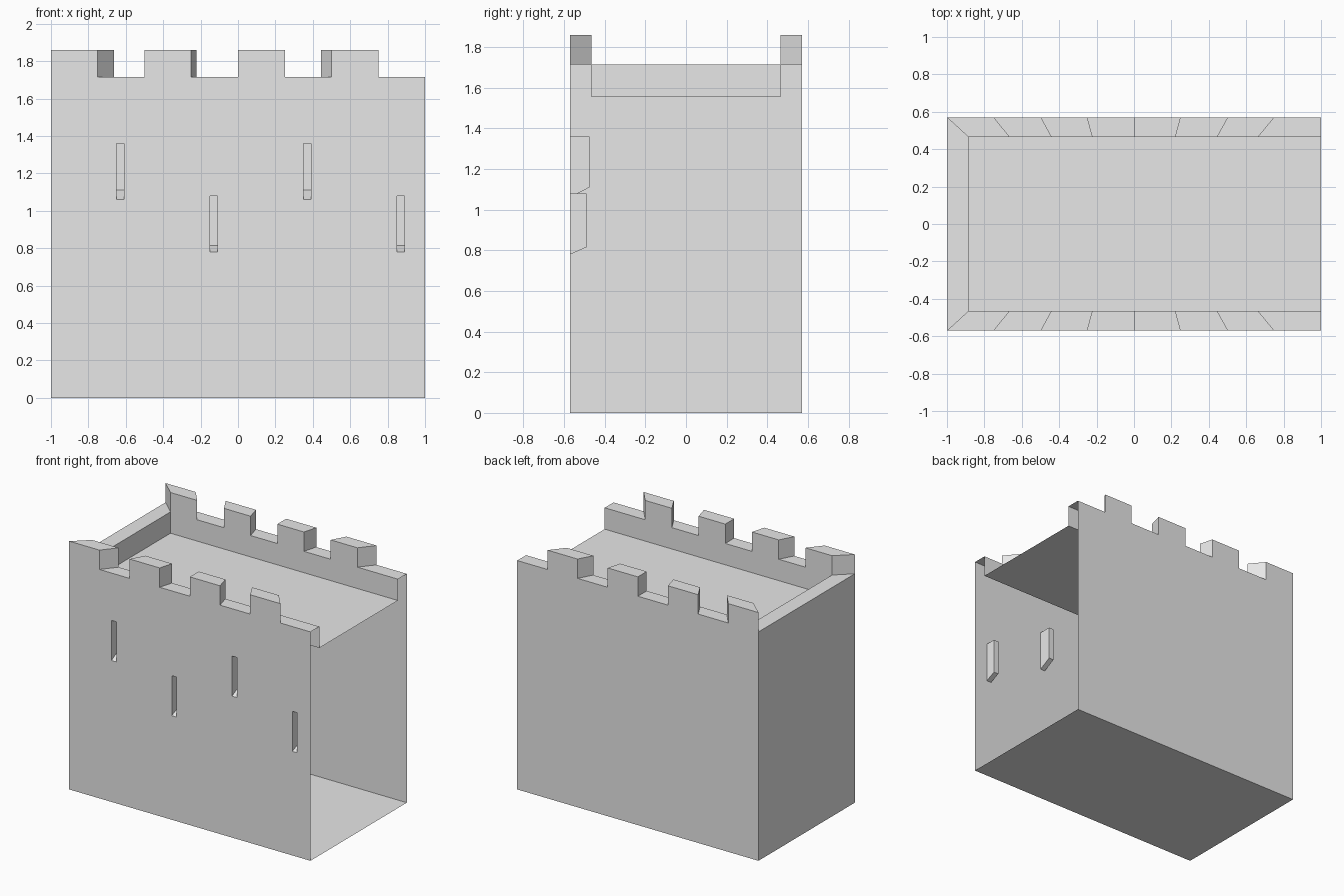
import bpy
import bmesh
from mathutils import Vector

cube = bpy.data.objects.get("Cube")
if cube:
    bpy.data.objects.remove(cube)

stone = bpy.data.materials.new("light_grey_stone")
stone.use_nodes = True
GREY = (0.8, 0.8, 0.8, 1)
stone.diffuse_color = GREY
stone.node_tree.nodes["Principled BSDF"].inputs["Base Color"].default_value = GREY

# Main dimensions
X, Y = 1.0, 0.57               # outer half sizes
INNER_X, INNER_Y = 0.885, 0.465  # inside of the parapet
DECK, LOW, HIGH = 1.555, 1.715, 1.86
STEPS = [-1 + 0.25 * i for i in range(9)]
SLOT_HALF, SLOT_HEIGHT = 0.02, 0.3
# Slot centre, bottom of the opening, depth and sill rise
SLOTS = [(-0.63, 1.06, 0.095, 0.05), (-0.13, 0.78, 0.08, 0.035),
         (0.37, 1.06, 0.095, 0.05), (0.87, 0.78, 0.08, 0.035)]


def part(name, faces):
    """Make an object from (corner points, facing direction) pairs."""
    bm = bmesh.new()
    for points, facing in faces:
        f = bm.faces.new([bm.verts.new(p) for p in points])
        f.normal_update()
        if f.normal.dot(Vector(facing)) < 0:
            f.normal_flip()
    bmesh.ops.remove_doubles(bm, verts=bm.verts, dist=0.0005)
    mesh = bpy.data.meshes.new(name)
    bm.to_mesh(mesh)
    bm.free()
    mesh.materials.append(stone)
    bpy.context.collection.objects.link(bpy.data.objects.new(name, mesh))


def upright(a, b, z0, z1):
    """Vertical rectangle between two plan points."""
    return [(*a, z0), (*b, z0), (*b, z1), (*a, z1)]


def level(corners, z):
    return [(x, y, z) for x, y in corners]


def wall_top(x):
    """Merlons and gaps alternate from the right-hand corner."""
    return HIGH if int((x + 1) / 0.25) % 2 == 0 else LOW


def inner(x):
    """Inner parapet position; splayed, but straight at the open end."""
    return x if x == X else x * INNER_X


def outer_wall(name, side, slots):
    cuts = set(STEPS)
    for c, *_ in slots:
        cuts |= {c - SLOT_HALF, c + SLOT_HALF}
    cuts = sorted(cuts)
    faces = []
    for a, b in zip(cuts, cuts[1:]):
        mid = (a + b) / 2
        spans = [(0, wall_top(mid))]
        for c, z, *_ in slots:
            if abs(mid - c) < SLOT_HALF:
                spans = [(0, z), (z + SLOT_HEIGHT, wall_top(mid))]
        for z0, z1 in spans:
            faces.append((upright((a, side * Y), (b, side * Y), z0, z1), (0, side, 0)))
    part(name, faces)


def battlement(name, side):
    yo, yi = side * Y, side * INNER_Y
    faces = []
    for i, (a, b) in enumerate(zip(STEPS, STEPS[1:])):
        top = wall_top((a + b) / 2)
        ia, ib = inner(a), inner(b)
        faces.append((level([(a, yo), (b, yo), (ib, yi), (ia, yi)], top), (0, 0, 1)))
        faces.append((upright((ia, yi), (ib, yi), DECK, top), (0, -side, 0)))
        # Splayed merlon cheek, including the mitred corner
        direction = -1 if top == HIGH else 1
        faces.append((upright((a, yo), (ia, yi), LOW, HIGH), (direction, 0, 0)))
    part(name, faces)


# Walls and battlements
outer_wall("front_wall", -1, SLOTS)
outer_wall("back_wall", 1, [])
battlement("front_battlement", -1)
battlement("back_battlement", 1)

# Closed end with its low parapet; the opposite end is open
part("end_wall", [
    (upright((-X, -Y), (-X, Y), 0, LOW), (-1, 0, 0)),
    (level([(-X, -Y), (-INNER_X, -INNER_Y), (-INNER_X, INNER_Y), (-X, Y)], LOW), (0, 0, 1)),
    (upright((-INNER_X, -INNER_Y), (-INNER_X, INNER_Y), DECK, LOW), (1, 0, 0)),
])

# Floor and roof deck
part("floor", [(level([(-X, -Y), (X, -Y), (X, Y), (-X, Y)], 0), (0, 0, -1))])
part("roof_deck", [(level([(-INNER_X, -INNER_Y), (X, -INNER_Y),
                           (X, INNER_Y), (-INNER_X, INNER_Y)], DECK), (0, 0, 1))])

# Arrow slot pockets with sloping sills
pockets = []
for c, z, depth, rise in SLOTS:
    l, r, front, back = c - SLOT_HALF, c + SLOT_HALF, -Y, -Y + depth
    top = z + SLOT_HEIGHT
    for x, facing in ((l, 1), (r, -1)):
        pockets.append(([(x, front, z), (x, back, z + rise), (x, back, top),
                         (x, front, top)], (facing, 0, 0)))
    pockets.append((upright((l, back), (r, back), z + rise, top), (0, -1, 0)))
    pockets.append((level([(l, front), (r, front), (r, back), (l, back)], top), (0, 0, -1)))
    pockets.append(([(l, front, z), (r, front, z), (r, back, z + rise),
                     (l, back, z + rise)], (0, -1, 1)))
part("arrow_slots", pockets)
